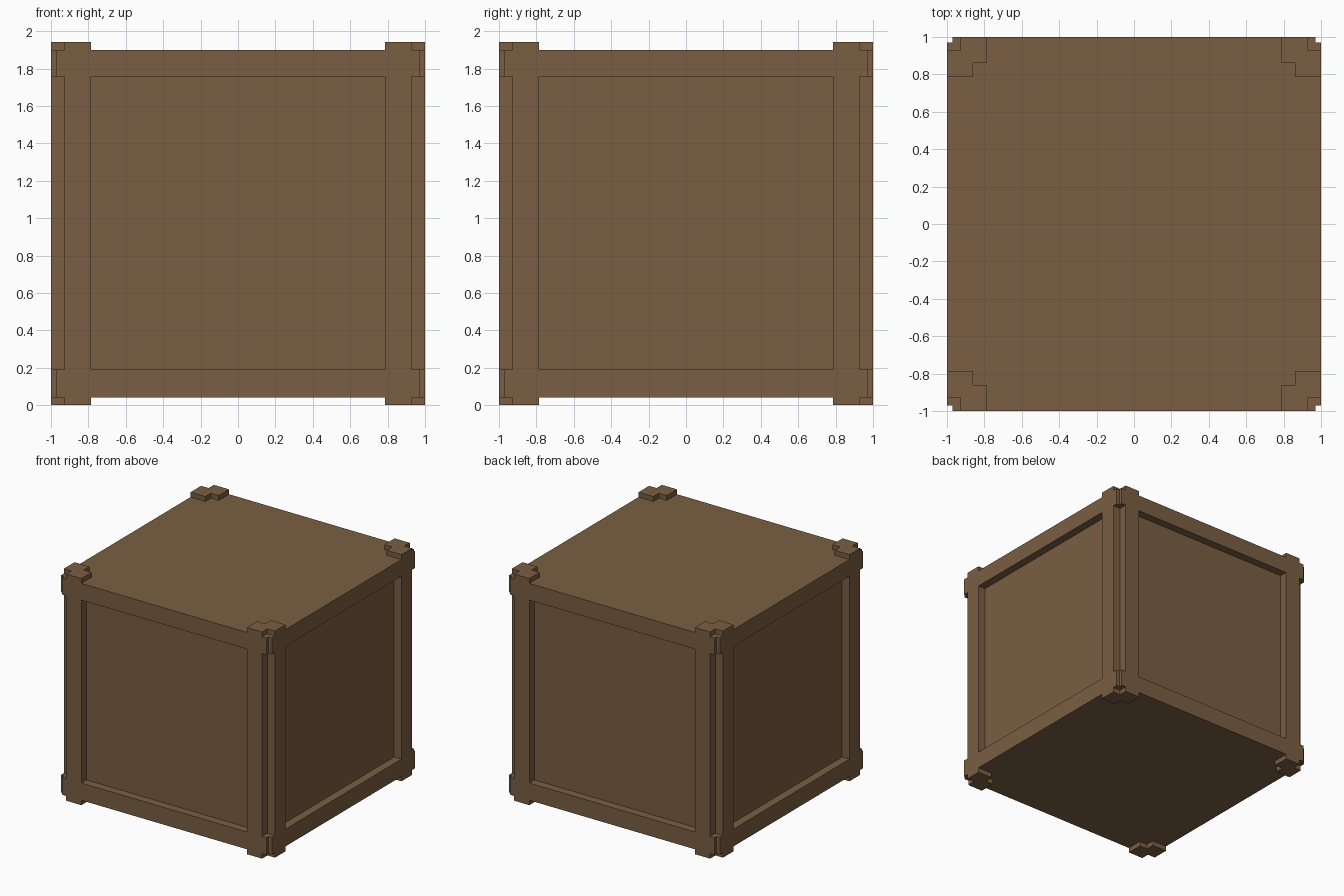
import bpy
import bmesh
from mathutils import Vector

if "Cube" in bpy.data.objects:
    bpy.data.objects.remove(bpy.data.objects["Cube"], do_unlink=True)

# Main dimensions
HALF = 1.0            # outer half width
BASE, LID = 0.042, 1.9    # body underside and top
TOP = 1.942           # top of the corner caps
LOW, HIGH = 0.19, 1.757   # panel opening heights
OPEN = 0.785          # panel opening half width
DEPTH = 0.07          # panel recess depth
GROOVE = 0.928        # inner corner of the edge groove
SLIM = 0.97           # inner corner of the shallow groove ends
STEP = 0.86           # inner step of the corner caps
OVER = 1.1            # how far cutters reach outside

brown = bpy.data.materials.new("crate brown")
brown.use_nodes = True
colour = (0.195, 0.114, 0.054, 1)
brown.diffuse_color = colour
brown.node_tree.nodes["Principled BSDF"].inputs["Base Color"].default_value = colour


def new_object(name, bm):
    bmesh.ops.recalc_face_normals(bm, faces=bm.faces)
    mesh = bpy.data.meshes.new(name)
    bm.to_mesh(mesh)
    bm.free()
    mesh.materials.append(brown)
    obj = bpy.data.objects.new(name, mesh)
    bpy.context.collection.objects.link(obj)
    return obj


def add_box(bm, low, high):
    low, high = Vector(low), Vector(high)
    verts = bmesh.ops.create_cube(bm, size=1)["verts"]
    for v in verts:
        v.co = (low + high) / 2 + v.co * (high - low)


def box(name, low, high):
    bm = bmesh.new()
    add_box(bm, low, high)
    return new_object(name, bm)


def cut(target, cutter):
    mod = target.modifiers.new("cut", 'BOOLEAN')
    mod.operation = 'DIFFERENCE'
    mod.solver = 'EXACT'
    mod.object = cutter
    bpy.context.view_layer.objects.active = target
    bpy.ops.object.modifier_apply(modifier=mod.name)
    bpy.data.objects.remove(cutter, do_unlink=True)


def span(a, b, sign):
    return sorted((a * sign, b * sign))


# Crate body with a recessed panel on each of the four sides
body = box("crate_body", (-HALF, -HALF, BASE), (HALF, HALF, LID))
for sign in (-1, 1):
    near, far = span(HALF - DEPTH, OVER, sign)
    cut(body, box("panel_cutter", (near, -OPEN, LOW), (far, OPEN, HIGH)))
    cut(body, box("panel_cutter", (-OPEN, near, LOW), (OPEN, far, HIGH)))

# Upright edges: a shallow full-height groove, deeper beside the panels
corners = [(sx, sy) for sx in (-1, 1) for sy in (-1, 1)]
for sx, sy in corners:
    for inner, bottom, top in ((SLIM, -OVER, TOP + OVER), (GROOVE, LOW, HIGH)):
        x0, x1 = span(inner, OVER, sx)
        y0, y1 = span(inner, OVER, sy)
        cut(body, box("groove_cutter", (x0, y0, bottom), (x1, y1, top)))

# Stepped corner caps above and feet below
outline = [(OPEN, STEP), (STEP, STEP), (STEP, OPEN), (HALF, OPEN),
           (HALF, GROOVE), (GROOVE, GROOVE), (GROOVE, HALF), (OPEN, HALF)]
for kind, bottom, top in (("foot", 0, BASE), ("cap", LID, TOP)):
    for sx, sy in corners:
        bm = bmesh.new()
        face = bm.faces.new([bm.verts.new((x * sx, y * sy, bottom)) for x, y in outline])
        rise = bmesh.ops.extrude_face_region(bm, geom=[face], use_keep_orig=True)["geom"]
        moved = [g for g in rise if isinstance(g, bmesh.types.BMVert)]
        bmesh.ops.translate(bm, verts=moved, vec=(0, 0, top - bottom))
        side = "left" if sx > 0 else "right"
        end = "front" if sy < 0 else "back"
        new_object(f"{end}_{side}_{kind}", bm)
